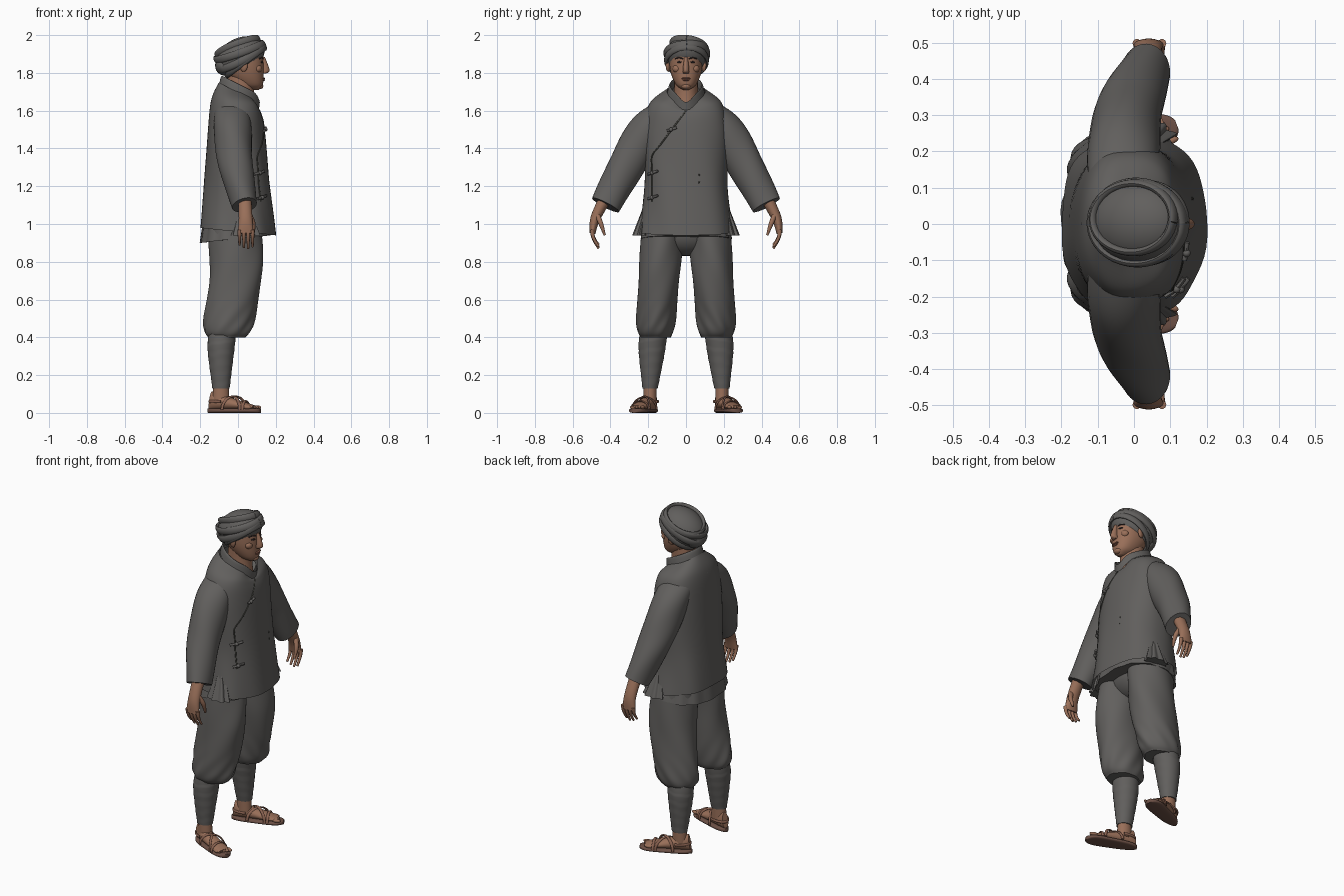
import bpy, bmesh
from math import sin, cos, pi, radians, sqrt, copysign
from mathutils import Vector, Matrix
from mathutils.bvhtree import BVHTree

if "Cube" in bpy.data.objects:
    bpy.data.objects.remove(bpy.data.objects["Cube"])
X, Z = Vector((1, 0, 0)), Vector((0, 0, 1))
made = []


def material(name, *rgb):
    mat = bpy.data.materials.new(name)
    mat.use_nodes = True
    mat.diffuse_color = (*rgb, 1)
    mat.node_tree.nodes["Principled BSDF"].inputs["Base Color"].default_value = (*rgb, 1)
    return mat


cloth = material("grey cloth", .12, .115, .11)
seam = material("dark seam", .06, .06, .05)
skin = material("brown skin", .32, .16, .1)
lip = material("lip", .22, .09, .06)
dark = material("eye and brow", .03, .02, .02)
straw = material("sandal strap", .25, .12, .08)
leather = material("sandal sole", .15, .08, .06)


def finish(name, bm, mat):
    bmesh.ops.recalc_face_normals(bm, faces=bm.faces)
    mesh = bpy.data.meshes.new(name)
    bm.to_mesh(mesh)
    bm.free()
    mesh.materials.append(mat)
    part = bpy.data.objects.new(name, mesh)
    bpy.context.collection.objects.link(part)
    made.append(part)
    return part


def spline(rings, steps):
    """Smoothly fill in between key rings."""
    rings = [tuple(ring) + (0,) * (7 - len(ring)) for ring in rings]
    last = len(rings) - 1
    filled = []
    for i in range(last):
        near = [rings[min(max(i + k, 0), last)] for k in (-1, 0, 1, 2)]
        for j in range(steps):
            t = j / steps
            filled.append([q + t / 2 * (r - p + t * (2 * p - 5 * q + 4 * r - s
                           + t * (3 * (q - r) + s - p))) for p, q, r, s in zip(*near)])
    return filled + [list(rings[last])]


def loft(name, rings, mat, hint=X, flat=False, side=1, power=2, ripple=None,
         caps=True, steps=6, segments=32):
    """Skin rings of (x, y, z, radius along hint, other radius, tilt, front dip)."""
    rings = spline(rings, steps)
    centres = [Vector(ring[:3]) for ring in rings]
    bm, rows = bmesh.new(), []
    for i, (centre, ring) in enumerate(zip(centres, rings)):
        ahead, behind = centres[min(i + 1, len(rings) - 1)], centres[max(i - 1, 0)]
        along = Z if flat else (ahead - behind).normalized()
        u = (hint - along * hint.dot(along)).normalized()
        v = along.cross(u)
        row = []
        for k in range(segments):
            a = 2 * pi * k / segments
            c, s = cos(a), sin(a)
            swell = 1 + (ripple(a, centre.z) if ripple else 0)
            p = centre + swell * (u * ring[3] * copysign(abs(c) ** (2 / power), c)
                                  + v * ring[4] * copysign(abs(s) ** (2 / power), s))
            p.z -= ring[5] * c + ring[6] * max(0, c) ** 8
            row.append(bm.verts.new((p.x, p.y * side, p.z)))
        rows.append(row)
    for low, high in zip(rows, rows[1:]):
        for k in range(segments):
            bm.faces.new((low[k - 1], low[k], high[k], high[k - 1]))
    if caps:
        bm.faces.new(rows[0])
        bm.faces.new(rows[-1])
    return finish(name, bm, mat)


def cord(name, points, radius, mat, hint=X, side=1, squash=1):
    return loft(name, [(*p, radius, radius * squash) for p in points], mat, hint,
                side=side, steps=3, segments=8)


def ball(name, centre, size, mat, pitch=0, yaw=0):
    bm = bmesh.new()
    bmesh.ops.create_uvsphere(bm, u_segments=24, v_segments=14, radius=1)
    bm.transform(Matrix.Translation(centre) @ Matrix.Rotation(yaw, 4, "Z")
                 @ Matrix.Rotation(pitch, 4, "Y") @ Matrix.Diagonal((*size, 1)))
    return finish(name, bm, mat)


def span(z, back, front, half_width, *lean):
    """A level ring given by its back and front edges."""
    return ((back + front) / 2, 0, z, (front - back) / 2, half_width, *lean)


def front_of(part):
    """Give a function that finds the front surface of a part."""
    tree = BVHTree.FromPolygons([v.co for v in part.data.vertices],
                                [f.vertices for f in part.data.polygons])

    def find(y, z, lift=0):
        hit = tree.ray_cast(Vector((1, y, z)), -X)[0]
        return Vector(((hit.x if hit else .1) + lift, y, z))
    return find


# Jacket, open at the neck and flared at the hem
def jacket_folds(a, z):
    return .04 * sin(7 * a + 3 * z) * max(0, 1.3 - z) + .008 * sin(5 * a + 14 * z)


jacket = loft("jacket", [
    span(.96, -.2, .2, .25, .02), span(1.2, -.18, .17, .22), span(1.5, -.16, .14, .22),
    span(1.64, -.14, .12, .19, .02, .03), span(1.7, -.1, .1, .1, .05, .04)],
    cloth, flat=True, power=2.4, ripple=jacket_folds, caps=False, steps=9, segments=64)
loft("undershirt_hem", [span(1.1, -.17, .15, .2), span(.92, -.2, .17, .24, -.02)], cloth,
     flat=True, power=2.4, ripple=lambda a, z: .02 * sin(13 * a), segments=64)
loft("collar", [span(1.69 + rise, inset - .1, .11 + rise / 8, .1 - inset, .05, .04)
                for rise, inset in ((0, 0), (.04, .01), (.04, .02), (0, .02))],
     cloth, flat=True, caps=False, segments=48)

# Diagonal overlap seam, knotted toggles and studs
chest = front_of(jacket)
cord("overlap_seam", [chest(-.18 * min(1, i / 4), 1.6 - .06 * i) for i in range(9)], .004, seam)
for i, (y, z) in enumerate([(-.08, 1.5), (-.18, 1.27), (-.18, 1.14), (0, 1.64)]):
    cord(f"toggle_cord_{i}", [chest(y + k / 100, z + k / 300, .008) for k in (-2, 0, 3)], .007, cloth)
    ball(f"toggle_knot_{i}", chest(y, z, .01), [.011] * 3, cloth)
for z in (1.22, 1.26):
    ball("chest_stud", chest(.07, z), (.003, .004, .006), seam)


def leg_folds(a, z):
    low = max(0, 1 - abs(z - .46) * 7)
    return .022 * sin(4 * a + 16 * z) + .035 * low * sin(8 * a + 40 * z)


def wrap_ridges(a, z):
    return .03 * ((z * 18 + a / (2 * pi)) % 1)


# Foot frame: along, across and up, turned outward
turn = radians(21)
fwd, across = Vector((cos(turn), sin(turn), 0)), Vector((-sin(turn), cos(turn), 0))
steps_along = [sin(pi * k / 12) for k in range(-6, 7)]


def foot(s, t, z):
    return Vector((-.02, .22, z)) + fwd * s + across * t


def sole_width(s):
    return (.047 + .06 * s) * sqrt(1 - abs(s / .15) ** 4)


def instep(s):
    return .028 - .15 * s


# Trousers
ball("trouser_seat", (-.02, 0, .96), (.13, .18, .13), cloth)
for side, m in (("left", 1), ("right", -1)):
    loft(side + "_trouser_leg", [
        (-.02, .12, 1, .14, .11), (-.01, .14, .75, .14, .11),
        (-.05, .16, .47, .13, .1), (-.06, .16, .4, .1, .08)],
        cloth, flat=True, side=m, ripple=leg_folds, steps=14, segments=48)
    loft(side + "_leg_wrap", [(-.08, .17, .44, .07, .07), (-.09, .18, .34, .07, .07),
                              (-.09, .19, .13, .045, .04)],
         cloth, flat=True, side=m, steps=16, ripple=wrap_ridges)
    loft(side + "_vent_pleats", [(.03, .2, 1.13, .01, .01), (.04, .24, .94, .07, .04)], cloth,
         flat=True, side=m, ripple=lambda a, z: .14 * sin(8 * a), segments=64)

    # Foot and sandal
    loft(side + "_ankle", [(-.09, .19, .17, .04, .035), (-.09, .19, .05, .045, .035)],
         skin, flat=True, side=m)
    loft(side + "_foot", [(*foot(s, 0, .018 + instep(s)), sole_width(s) * .85, instep(s))
                          for s in (.125 * k - .01 for k in steps_along)],
         skin, across, side=m, steps=2)
    for i in range(5):
        x, y, z = foot(.115 - .007 * i, .0175 * (i - 2), .03)
        ball(f"{side}_toe_{i}", (x, y * m, z), (.024, .01, .01), skin, yaw=turn * m)
    loft(side + "_sandal_sole", [(*foot(s, 0, .012), sole_width(s), .012)
                                 for s in (.148 * k for k in steps_along)],
         leather, across, side=m, power=3, steps=2)
    for name, s, skew, height in (("toe", .065, 0, .045), ("outer", 0, .05, .065), ("inner", 0, -.05, .07)):
        arc = [foot(s + skew * k, .05 * k, .018 + height * sqrt(max(0, 1 - k * k)))
               for k in steps_along]
        cord(f"{side}_{name}_strap", arc, .008, straw, fwd, side=m, squash=.6)
    cord(side + "_heel_strap", [foot(-.06 - .08 * sqrt(max(0, 1 - k * k)), .045 * k, .06)
                                for k in steps_along], .008, straw, Z, side=m, squash=.6)

    # Sleeve with a wide cuff
    loft(side + "_sleeve", [
        (-.03, .08, 1.62, .09, .06), (-.03, .2, 1.5, .1, .1),
        (-.01, .32, 1.3, .09, .095), (.035, .425, 1.1, .067, .08)],
        cloth, side=m, steps=10, ripple=lambda a, z: .018 * sin(3 * a + 22 * z))

    # Hand hanging with the palm inward and the fingers curled
    loft(side + "_hand", [(.035, .42, 1.15, .036, .034), (.04, .48, 1.03, .036, .026),
                          (.04, .495, .95, .043, .015)], skin, side=m)
    for i, reach in enumerate((.08, .095, .1, .09)):
        loft(f"{side}_finger_{i}", [
            (.008 + .023 * i, .498 - .004 * k * k, .97 - reach * k / 3, .012 - .002 * k, .012 - .002 * k)
            for k in range(4)], skin, side=m, segments=10)
    loft(side + "_thumb", [(.06, .47, 1.05, .014, .014), (.08, .45, 1, .013, .013),
                           (.08, .43, .94, .006, .006)], skin, side=m, segments=10)

# Neck and head
loft("neck", [(.005, 0, 1.58, .09, .08), (.012, 0, 1.7, .072, .063), (.025, 0, 1.86, .07, .065)],
     skin, flat=True)
head = loft("head", [span(1.71, .07, .11, .015), span(1.74, 0, .132, .055),
                     span(1.82, -.07, .136, .085), span(1.93, -.07, .13, .086)],
            skin, flat=True, power=2.2)
face = front_of(head)
loft("nose", [(.134, 0, 1.885, .008, .009), (.142, 0, 1.815, .025, .017), (.135, 0, 1.797, .015, .015)],
     skin, flat=True)
for name, z, width in (("upper", 1.771, .025), ("lower", 1.762, .02)):
    ball(name + "_lip", face(0, z), (.008, width, .005), lip)
ball("chin", face(0, 1.73, -.012), (.018, .025, .016), skin)
for side, m in (("left", 1), ("right", -1)):
    ball(side + "_eye", face(.036 * m, 1.857), (.004, .014, .005), dark, yaw=.4 * m)
    cord(side + "_brow", [face((.037 + .02 * k) * m, 1.88 - .005 * k * k) for k in (-1, 0, 1)], .004, dark)
    ball(side + "_cheek", face(.05 * m, 1.822, -.012), (.018, .022, .02), skin, yaw=.5 * m)
    ball(side + "_ear", (.03, .094 * m, 1.84), (.022, .012, .034), skin, yaw=.35 * m)

# Wrapped turban, tipped down at the back
tip = radians(-27)
tilt = Matrix.Rotation(tip, 3, "Y")
middle, size = Vector((.012, .004, 1.89)), Vector((.138, .114, .094))
ball("turban_core", middle, size, cloth, pitch=tip)
ball("turban_tuck", (-.075, 0, 1.835), (.045, .075, .05), cloth, pitch=tip)
for i in range(4):
    wrap = []
    for k in range(29):
        a = 2 * pi * k / 28
        rise = .028 * i - .035 + .02 * cos(a - 1.4 * i)
        reach = sqrt(1 - (rise / size.z) ** 2)
        wrap.append(middle + tilt @ Vector((size.x * reach * cos(a), size.y * reach * sin(a), rise)))
    loft(f"turban_wrap_{i}", [(*p, .021, .011) for p in wrap], cloth, tilt @ Z, steps=2, segments=12)

# Smooth shading with sharp rims
bpy.ops.object.select_all(action="DESELECT")
for part in made:
    part.select_set(True)
bpy.context.view_layer.objects.active = jacket
bpy.ops.object.shade_smooth_by_angle(angle=radians(45))
